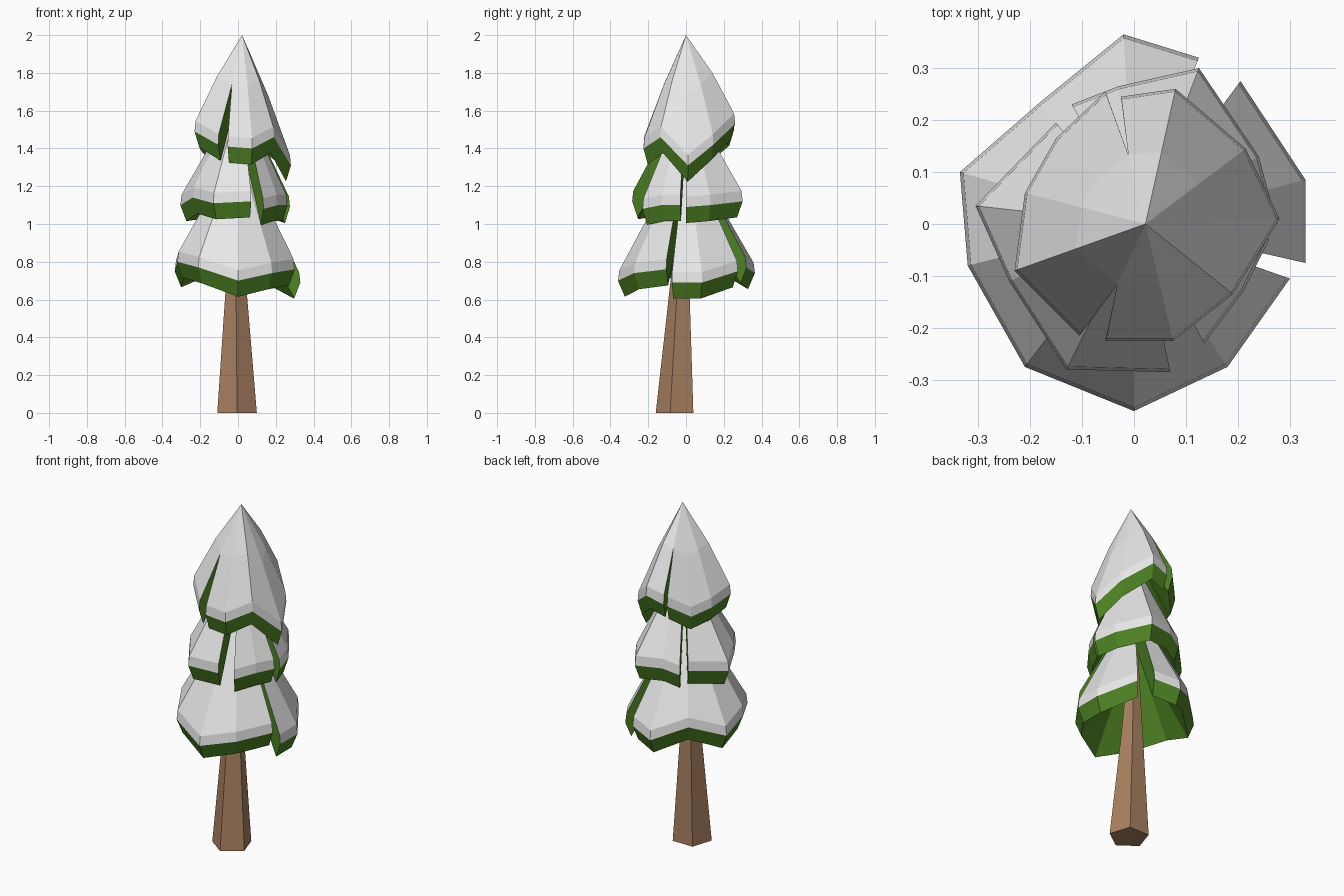
import bpy, bmesh, math
from mathutils import Vector

if "Cube" in bpy.data.objects:
    bpy.data.objects.remove(bpy.data.objects["Cube"])


def material(name, rgb):
    m = bpy.data.materials.new(name)
    m.diffuse_color = (*rgb, 1)
    m.use_nodes = True
    m.node_tree.nodes["Principled BSDF"].inputs["Base Color"].default_value = m.diffuse_color
    return m


SNOW = material("snow", (0.80, 0.80, 0.80))
GREEN = material("needle_green", (0.075, 0.225, 0.017))
BARK = material("bark_brown", (0.40, 0.22, 0.12))


def finish(bm, name, mats):
    bmesh.ops.recalc_face_normals(bm, faces=bm.faces)
    me = bpy.data.meshes.new(name)
    bm.to_mesh(me)
    bm.free()
    for m in mats:
        me.materials.append(m)
    bpy.context.collection.objects.link(bpy.data.objects.new(name, me))


# Trunk: leaning, tapered pentagon
bm = bmesh.new()
rings = []
for x, y, z, r in [(-0.005, -0.05, 0, 0.11), (-0.01, -0.03, 0.62, 0.061),
                   (0, 0, 1.3, 0.012)]:
    rings.append([bm.verts.new((x + r * math.cos(math.radians(72 * i - 90)),
                                y + r * math.sin(math.radians(72 * i - 90)), z))
                  for i in range(5)])
for a, b in zip(rings, rings[1:]):
    for i in range(5):
        j = (i + 1) % 5
        bm.faces.new((a[i], a[j], b[j], b[i]))
bm.faces.new(rings[0])
bm.faces.new(rings[-1])
finish(bm, "trunk", [BARK])


def branch_tier(name, apex, pieces, bulge, closed=False):
    """Slit skirt of branches: snowy cone and lip, green rim, ends and underside.
    Each piece lists rim points (x, y, z of the snow edge)."""
    apex = Vector(apex)
    bm = bmesh.new()

    def at(p, scale, dz):
        return Vector((apex.x + (p[0] - apex.x) * scale,
                       apex.y + (p[1] - apex.y) * scale, p[2] + dz))

    def middle(p):
        m = apex.lerp(at(p, 0.97, 0.055), 0.55)
        m.z += bulge
        return m

    for k, piece in enumerate(pieces):
        top = bm.verts.new(apex)
        under = bm.verts.new(apex - Vector((0, 0, 0.22)))
        mids = [middle(p) for p in piece]
        if closed:  # slits only open below the middle ring
            mids[0] = (mids[0] + middle(pieces[k - 1][-1])) / 2
            mids[-1] = (mids[-1] + middle(pieces[(k + 1) % len(pieces)][0])) / 2
        cols = [[top, bm.verts.new(m), bm.verts.new(at(p, 0.98, 0.055)),
                 bm.verts.new(at(p, 1.0, 0)), bm.verts.new(at(p, 0.9, -0.085)), under]
                for p, m in zip(piece, mids)]
        for a, b in zip(cols, cols[1:]):
            bm.faces.new((top, a[1], b[1]))
            for i in range(1, 4):
                f = bm.faces.new((a[i], a[i + 1], b[i + 1], b[i]))
                f.material_index = 1 if i == 3 else 0
            bm.faces.new((a[4], under, b[4])).material_index = 1
        for col in (cols[0], cols[-1]):
            bm.faces.new(col).material_index = 1
    finish(bm, name, [SNOW, GREEN])


# Lower branches
branch_tier("lower_branches", (0, 0, 1.40), [
    [(0.30, -0.105, 0.76), (0.18, -0.275, 0.74), (0, -0.36, 0.70),
     (-0.21, -0.275, 0.77), (-0.32, -0.08, 0.80), (-0.335, 0.10, 0.75),
     (-0.18, 0.235, 0.81), (-0.02, 0.365, 0.74), (0.125, 0.32, 0.77)],
    [(0.205, 0.275, 0.75), (0.33, 0.085, 0.69), (0.33, -0.075, 0.69)],
], 0.01)

# Middle branches
branch_tier("middle_branches", (0.01, 0, 1.70), [
    [(-0.15, 0.195, 1.12), (-0.305, 0.035, 1.10), (-0.24, -0.11, 1.14),
     (-0.13, -0.28, 1.11), (0.07, -0.285, 1.12)],
    [(0.135, -0.23, 1.08), (0.21, -0.13, 1.10), (0.26, -0.03, 1.10)],
    [(0.275, 0.0, 1.09), (0.24, 0.13, 1.10), (0.125, 0.30, 1.12),
     (-0.03, 0.265, 1.13), (-0.12, 0.23, 1.10)],
], 0.0)

# Top branches
branch_tier("top_branches", (0.022, 0, 2.0), [
    [(-0.105, -0.215, 1.42), (-0.23, -0.09, 1.49), (-0.21, 0.06, 1.46),
     (-0.15, 0.165, 1.43), (-0.055, 0.255, 1.50)],
    [(-0.025, 0.245, 1.50), (0.08, 0.26, 1.53), (0.215, 0.145, 1.42),
     (0.28, 0.01, 1.31), (0.19, -0.135, 1.46), (0.075, -0.225, 1.40),
     (-0.055, -0.225, 1.41)],
], 0.03, closed=True)
